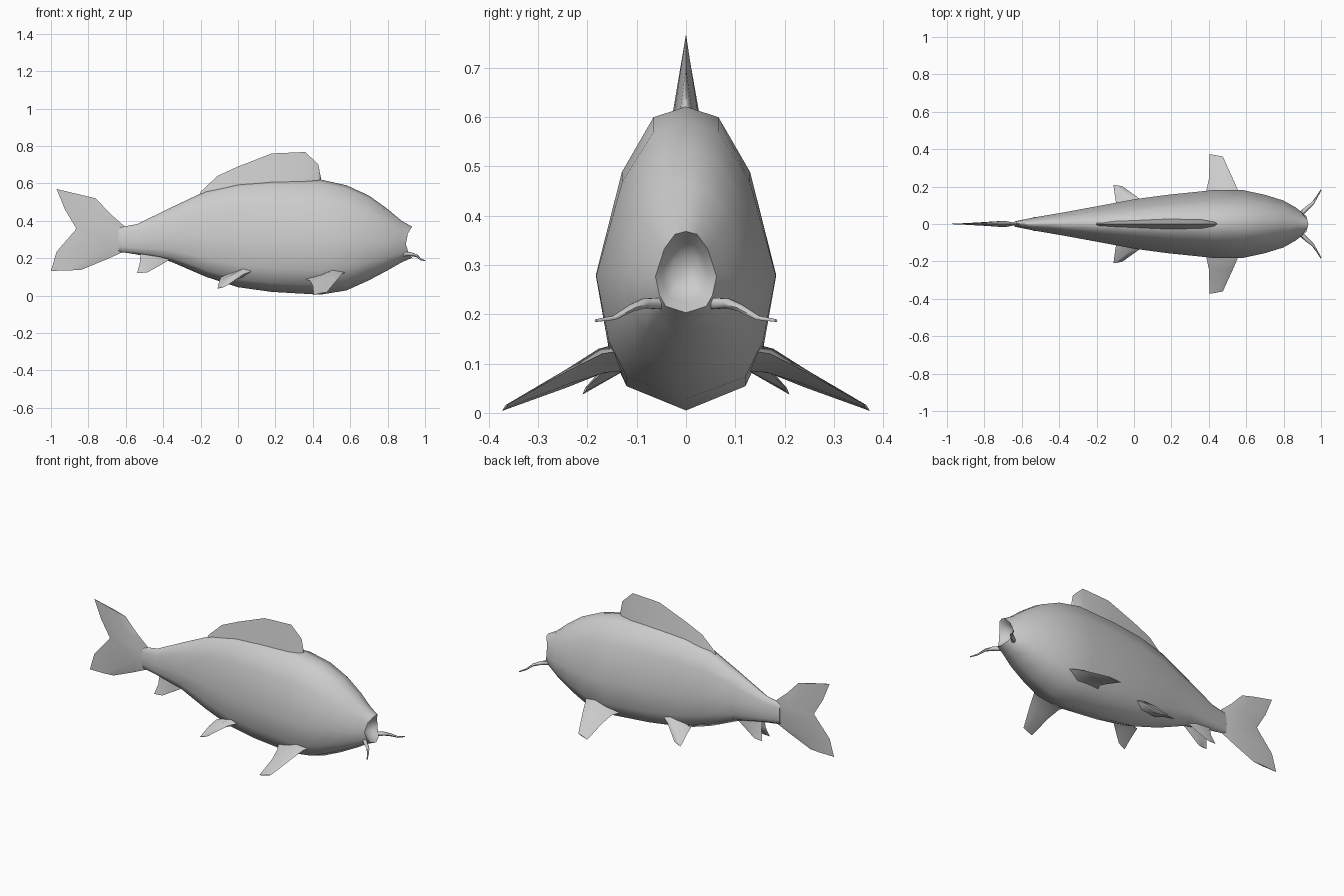
import bpy, bmesh, math
from mathutils import Vector

if "Cube" in bpy.data.objects:
    bpy.data.objects.remove(bpy.data.objects["Cube"])


def loft(name, rings, angle=60):
    """Skin a list of equal-length point rings into a capped, smooth-shaded object."""
    bm = bmesh.new()
    vs = [[bm.verts.new(p) for p in r] for r in rings]
    n = len(vs[0])
    for a, b in zip(vs, vs[1:]):
        for i in range(n):
            j = (i + 1) % n
            bm.faces.new((a[i], a[j], b[j], b[i]))
    bm.faces.new(vs[0])
    bm.faces.new(vs[-1])
    bmesh.ops.recalc_face_normals(bm, faces=bm.faces)
    me = bpy.data.meshes.new(name)
    bm.to_mesh(me)
    bm.free()
    ob = bpy.data.objects.new(name, me)
    bpy.context.collection.objects.link(ob)
    bpy.ops.object.select_all(action='DESELECT')
    ob.select_set(True)
    bpy.context.view_layer.objects.active = ob
    bpy.ops.object.shade_smooth_by_angle(angle=math.radians(angle))
    return ob


def fin(name, sections, normal, side=1):
    """Lens-shaped blade from (leading point, trailing point, half thickness)."""
    rings = []
    for lead, trail, t in sections:
        a, b, n = Vector(lead), Vector(trail), Vector(normal) * t
        mid = a.lerp(b, 0.35)
        ring = [a, mid + n, b, mid - n]
        rings.append([(p.x, p.y * side, p.z) for p in ring])
    return loft(name, rings)


# body: half cross-section (width fraction, height fraction), swept along x
half = [(0.36, .965), (0.71, .785), (1, .445), (0.86, .21), (0.66, .08)]
section = [(0, 1)] + half + [(0, 0)] + [(-w, t) for w, t in reversed(half)]
# x, top z, bottom z, half width, mouth-corner setback
stations = [
    (-.64, .365, .235, .014, 0), (-.54, .382, .22, .034, 0),
    (-.36, .47, .182, .065, 0), (-.17, .56, .10, .10, 0),
    (0, .60, .045, .132, 0), (.18, .617, .02, .156, 0),
    (.44, .621, .005, .183, 0), (.58, .59, .028, .182, 0),
    (.70, .535, .082, .156, 0), (.80, .463, .135, .125, 0),
    (.875, .40, .178, .088, .01), (.932, .368, .203, .062, .035),
    (.90, .345, .225, .048, .02), (.865, .32, .25, .03, 0)]
loft("body", [[(x - s * (1 - (2 * t - 1) ** 2), w * hw, bot + (top - bot) * t)
               for w, t in section] for x, top, bot, hw, s in stations])

# dorsal fin: wedge with a wide base sunk into the back (x, base z, top z, half width)
dorsal = [(-.20, .53, .555, .012), (-.11, .55, .64, .018), (0, .57, .69, .023),
          (.18, .59, .76, .03), (.36, .59, .768, .027), (.43, .59, .70, .015),
          (.445, .59, .62, .006)]
loft("dorsal_fin", [[(x, -w, b), (x, 0, t), (x, w, b)] for x, b, t, w in dorsal])

# forked tail fin
fin("tail_fin", [((-.76, 0, .52), (-.97, 0, .57), .004),
                 ((-.685, 0, .44), (-.925, 0, .46), .011),
                 ((-.60, 0, .365), (-.865, 0, .36), .017),
                 ((-.60, 0, .24), (-.87, 0, .35), .017),
                 ((-.70, 0, .195), (-.97, 0, .235), .01),
                 ((-.84, 0, .137), (-1, 0, .132), .004)], (0, 1, 0))

for side, label in ((1, "left"), (-1, "right")):
    fin("pectoral_fin_" + label, [((.60, .11, .13), (.35, .11, .09), .03),
                                  ((.56, .17, .12), (.385, .17, .08), .024),
                                  ((.53, .24, .085), (.40, .24, .052), .014),
                                  ((.475, .36, .018), (.405, .373, .004), .003)],
        (0, .3, 1), side)
    fin("pelvic_fin_" + label, [((.13, .08, .15), (-.09, .08, .10), .026),
                                ((.03, .135, .115), (-.10, .135, .08), .018),
                                ((-.06, .20, .053), (-.11, .21, .037), .003)],
        (0, .4, 1), side)
    fin("anal_fin_" + label, [((-.35, .015, .20), (-.52, .01, .24), .01),
                              ((-.42, .025, .16), (-.525, .02, .175), .007),
                              ((-.485, .036, .124), (-.54, .038, .12), .002)],
        (0, 1, 0), side)
    # whiskers at the mouth corners (point, radius)
    path = [((.885, .045, .222), .014), ((.925, .085, .222), .011),
            ((.955, .11, .213), .008), ((.978, .145, .193), .005),
            ((1.0, .183, .187), .003)]
    d = Vector((.6, -.8, 0))
    rings = []
    for p, r in path:
        ring = [Vector(p) + d * r * math.cos(k * math.pi / 3)
                + Vector((0, 0, r * math.sin(k * math.pi / 3))) for k in range(6)]
        rings.append([(q.x, q.y * side, q.z) for q in ring])
    loft("barbel_" + label, rings)
